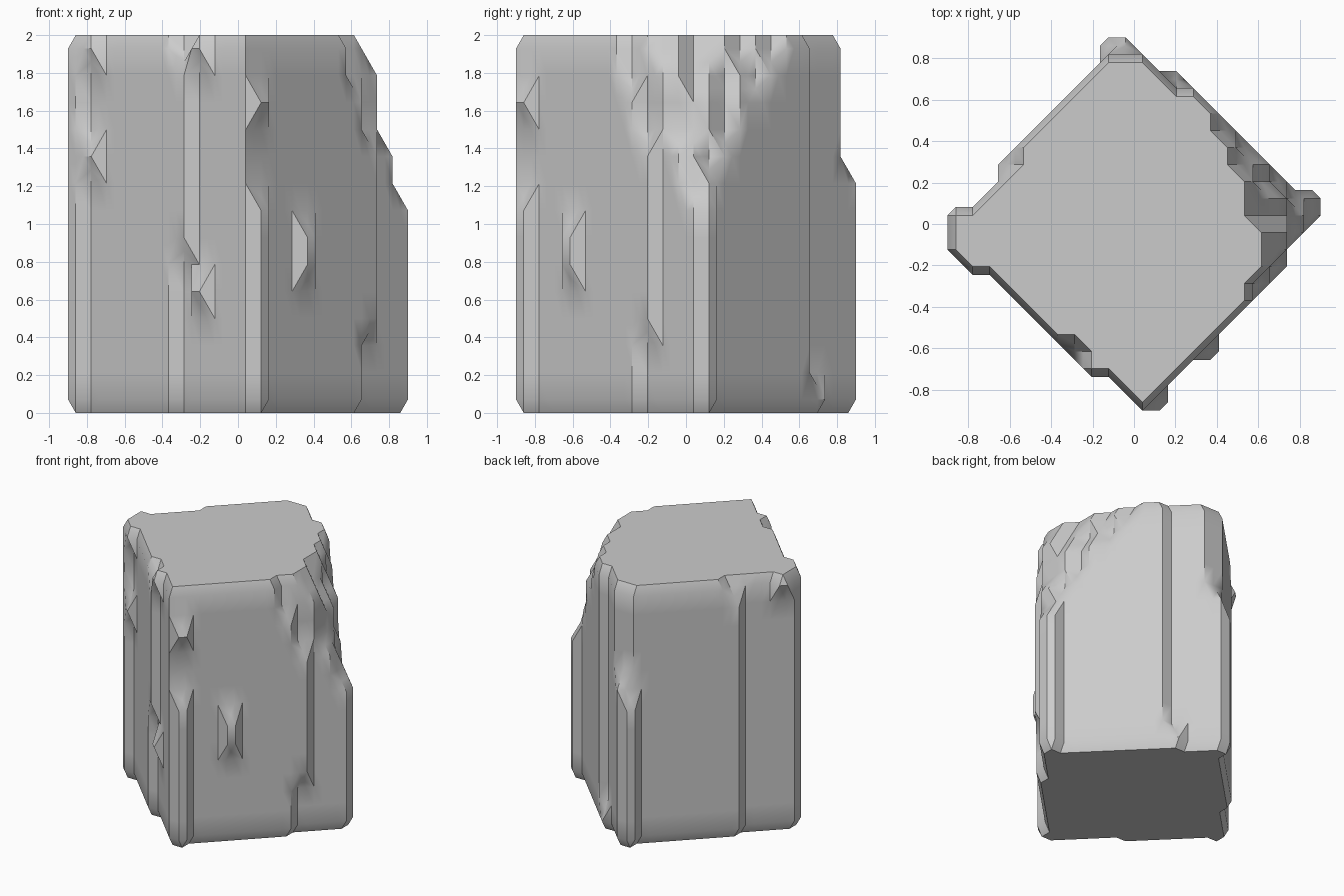
import bpy
import bmesh
from itertools import product
from mathutils import Vector

cube = bpy.data.objects.get("Cube")
if cube:
    bpy.data.objects.remove(cube)

# Grid of cells: N across, N deep, H high
N, H = 22, 14
STEP = Vector((1.8 / N, 1.8 / N, 2 / H))
TOP = H - 1

# Chipped corner slope: reach allowed on each of the upper layers
CHIP = {8: 25.6, 9: 25.1, 10: 24.4, 11: 24.4, 12: 23.72, 13: 22.87}

# Small knobs and ribs standing out of the walls: (i, j) -> layers
KNOBS = {
    (0, 9): range(H), (1, 8): (9, TOP), (8, 2): (4, TOP),
    (12, 0): (*range(8), 11), (15, 3): (5, 6),
    (21, 12): range(8), (13, 19): (0,),
    (9, 21): range(8), (0, 11): (TOP,),
}


def solid(i, j, k):
    """Whether a grid cell belongs to the rock."""
    if not (0 <= i < N and 0 <= j < N and 0 <= k < H):
        return False
    if k in KNOBS.get((i, j), ()):
        return True
    # each diagonal wall has one vertical ledge, which shifts with height
    front_left_ledge = 8 if 6 <= k < TOP else 7
    front_right_ledge = 8 if k < 3 else 9 if k < 10 else 8 if k < 12 else 7
    back_left_ledge = 15 if k == TOP else 14
    if i + j < (10 if i < front_left_ledge else 11):
        return False
    if i - j > (11 if j < front_right_ledge else 10):
        return False
    if j - i > (11 if j >= back_left_ledge else 10):
        return False
    if i + j > (32 if j <= 18 else 31):
        return False
    # broken upper corner and the shortened back corner
    if k in CHIP and i + 0.45 * j > CHIP[k]:
        return False
    return not (j == 21 and k > 8)


CORNERS = [Vector(c) for c in product((0, 1), repeat=3)]
patches = {}


def patch(key):
    """Surface triangles that cut the filled corners from the empty ones."""
    if key in patches:
        return patches[key]
    filled = [c for c, f in zip(CORNERS, key) if f]
    empty = [c for c, f in zip(CORNERS, key) if not f]
    mids = [(a + b) / 2 for a in filled for b in empty
            if (a - b).length_squared < 1.1]
    hull = bmesh.new()
    for p in filled + mids:
        hull.verts.new(p)
    bmesh.ops.convex_hull(hull, input=hull.verts)
    inside = sum(filled, Vector()) / len(filled)
    result = []
    for face in hull.faces:
        pts = [v.co.copy() for v in face.verts]
        on_side = any(all(p[a] == s for p in pts)
                      for a in range(3) for s in (0, 1))
        has_corner = any(all(x in (0, 1) for x in p) for p in pts)
        if on_side or has_corner:
            continue
        normal = (pts[1] - pts[0]).cross(pts[2] - pts[0])
        if normal.dot(pts[0] - inside) < 0:
            pts.reverse()
        result.append(pts)
    hull.free()
    patches[key] = result
    return result


# Rock surface
bm = bmesh.new()
for i, j, k in product(range(-1, N), range(-1, N), range(-1, H)):
    base = Vector((i, j, k))
    key = tuple(solid(*(int(x) for x in base + c)) for c in CORNERS)
    if all(key) or not any(key):
        continue
    centre = Vector(((N - 1) / 2, (N - 1) / 2, -0.5))
    for pts in patch(key):
        bm.faces.new([bm.verts.new((base + p - centre) * STEP) for p in pts])
bmesh.ops.remove_doubles(bm, verts=bm.verts, dist=0.001)
bmesh.ops.recalc_face_normals(bm, faces=bm.faces)

mesh = bpy.data.meshes.new("rock_block")
bm.to_mesh(mesh)
bm.free()
rock = bpy.data.objects.new("rock_block", mesh)
bpy.context.collection.objects.link(rock)

# Grey stone
stone = bpy.data.materials.new("grey_stone")
stone.use_nodes = True
colour = (0.6, 0.6, 0.6, 1)
stone.diffuse_color = colour
stone.node_tree.nodes["Principled BSDF"].inputs["Base Color"].default_value = colour
mesh.materials.append(stone)

bpy.context.view_layer.objects.active = rock
rock.select_set(True)
bpy.ops.object.shade_smooth_by_angle()
